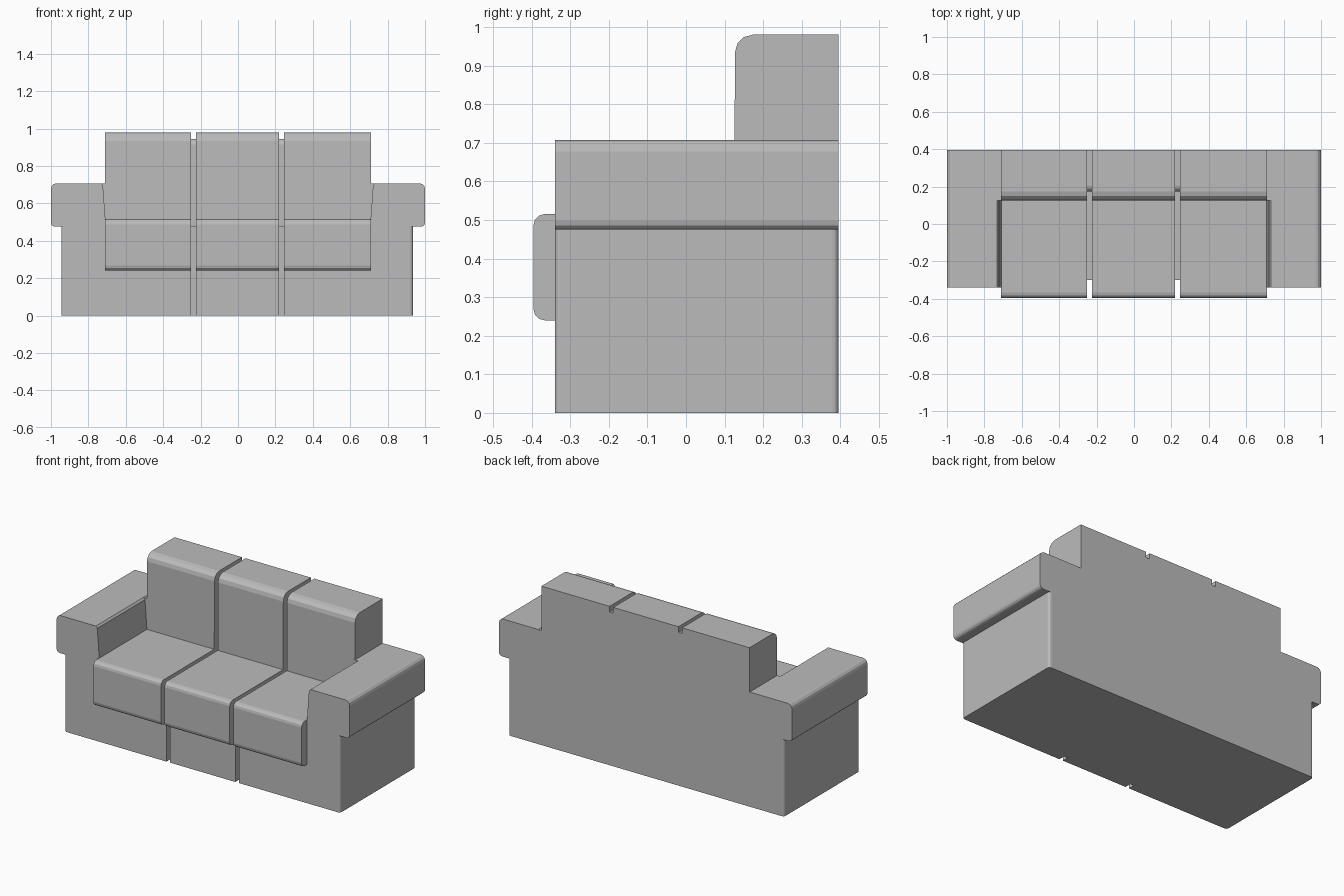
import bpy, bmesh, math
from mathutils import Vector

if "Cube" in bpy.data.objects:
    bpy.data.objects.remove(bpy.data.objects["Cube"])

fabric = bpy.data.materials.new("grey fabric")
fabric.diffuse_color = (0.5, 0.5, 0.5, 1)
fabric.use_nodes = True
fabric.node_tree.nodes["Principled BSDF"].inputs["Base Color"].default_value = fabric.diffuse_color


def rounded(points, steps=3):
    """Outline from (a, b, radius) corners; a radius above 0 becomes a curve."""
    out = []
    for i, (a, b, r) in enumerate(points):
        p = Vector((a, b))
        if r == 0:
            out.append(p)
            continue
        d0 = (Vector(points[i - 1][:2]) - p).normalized()
        d1 = (Vector(points[(i + 1) % len(points)][:2]) - p).normalized()
        # right-angle corners: sweep a quarter circle from one edge to the other
        for k in range(steps + 1):
            t = math.pi / 2 * k / steps
            out.append(p + d0 * r * (1 - math.sin(t)) + d1 * r * (1 - math.cos(t)))
    return out


def prism(name, points, axis, lo, hi):
    """Extrude an outline along an axis between lo and hi."""
    place = {"x": lambda p, d: (d, p[0], p[1]),
             "y": lambda p, d: (p[0], d, p[1]),
             "z": lambda p, d: (p[0], p[1], d)}[axis]
    outline = rounded(points)
    bm = bmesh.new()
    ends = [[bm.verts.new(place(p, d)) for p in outline] for d in (lo, hi)]
    bm.faces.new(ends[0])
    bm.faces.new(ends[1])
    n = len(outline)
    for i in range(n):
        j = (i + 1) % n
        bm.faces.new((ends[0][i], ends[0][j], ends[1][j], ends[1][i]))
    bmesh.ops.recalc_face_normals(bm, faces=bm.faces)
    mesh = bpy.data.meshes.new(name)
    bm.to_mesh(mesh)
    bm.free()
    mesh.materials.append(fabric)
    obj = bpy.data.objects.new(name, mesh)
    bpy.context.collection.objects.link(obj)
    return obj


FRONT, BACK, DECK = -0.34, 0.395, 0.475
sections = [(-0.71, -0.25), (-0.225, 0.22), (0.245, 0.71)]
grooves = [(-0.25, -0.225), (0.22, 0.245)]

# base frame with two slots in the front
plan = [(-0.945, FRONT, 0.015)]
for a, b in grooves:
    plan += [(a, FRONT, 0), (a, -0.30, 0), (b, -0.30, 0), (b, FRONT, 0)]
plan += [(0.935, FRONT, 0.015), (0.935, BACK, 0.015), (-0.945, BACK, 0.015)]
prism("base_frame", plan, "z", 0, DECK)

# seat and back cushions
seat = [(-0.395, 0.24, 0.028), (0.14, 0.24, 0), (0.14, 0.515, 0), (-0.395, 0.515, 0.028)]
back = [(0.125, DECK, 0), (BACK, DECK, 0), (BACK, 0.98, 0), (0.127, 0.98, 0.046)]
for i, (a, b) in enumerate(sections, 1):
    prism(f"seat_cushion_{i}", seat, "x", a, b)
    prism(f"back_cushion_{i}", back, "x", a, b)

# recessed strips between the back cushions
strip = [(0.175, DECK, 0), (BACK, DECK, 0), (BACK, 0.945, 0), (0.175, 0.945, 0.03)]
for i, (a, b) in enumerate(grooves, 1):
    prism(f"back_groove_{i}", strip, "x", a, b)

# overhanging armrests, inner side leaning outward
arm = [(0.705, DECK, 0), (0.71, 0.53, 0), (0.722, 0.695, 0), (0.732, 0.707, 0),
       (1.0, 0.707, 0.03), (1.0, DECK, 0.022)]
for side, s in (("left", -1), ("right", 1)):
    prism(f"{side}_armrest", [(s * x, z, r) for x, z, r in arm], "y", FRONT, BACK)
    # closes the gap between armrest and back
    filler = [(s * x, z, 0) for x, z in
              ((0.705, DECK), (0.74, DECK), (0.74, 0.706), (0.705, 0.706))]
    prism(f"{side}_armrest_joint", filler, "y", 0.125, BACK)
